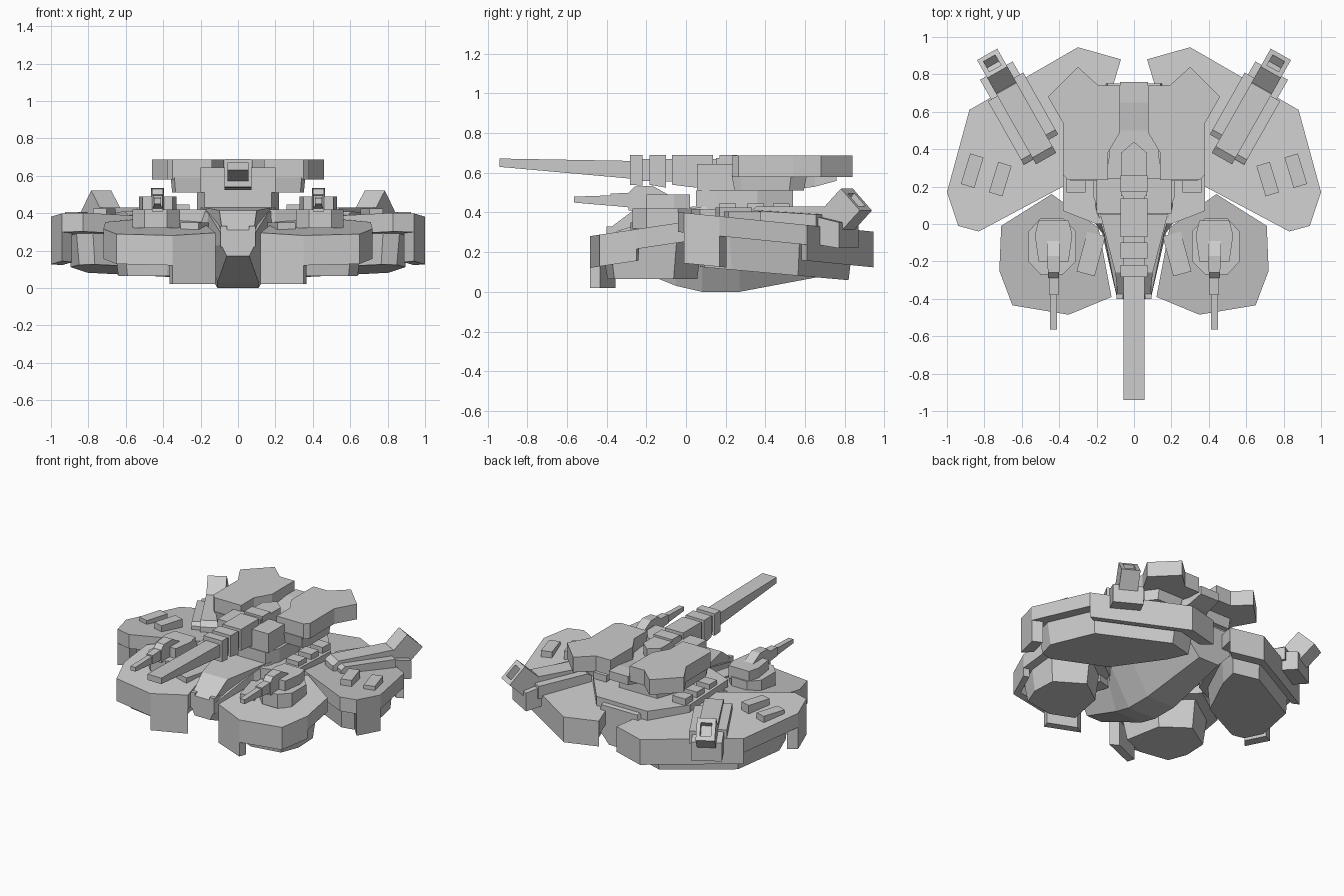
import bpy, bmesh, math
from mathutils import Vector, Matrix

if "Cube" in bpy.data.objects:
    bpy.data.objects.remove(bpy.data.objects["Cube"])


def solid(name, rings, mirror=True):
    """Skin a series of equal-length rings and cap both ends."""
    bm = bmesh.new()
    loops = [[bm.verts.new(p) for p in r] for r in rings]
    n = len(loops[0])
    for a, b in zip(loops, loops[1:]):
        for i in range(n):
            j = (i + 1) % n
            bm.faces.new((a[i], a[j], b[j], b[i]))
    bm.faces.new(loops[0])
    bm.faces.new(loops[-1][::-1])
    bmesh.ops.recalc_face_normals(bm, faces=bm.faces)
    me = bpy.data.meshes.new(name)
    bm.to_mesh(me)
    bm.free()
    ob = bpy.data.objects.new(name, me)
    bpy.context.collection.objects.link(ob)
    if mirror:
        m = ob.modifiers.new("mirror", 'MIRROR')
        m.use_mirror_merge = False
    return ob


def prism(name, pts, lo, hi, mirror=True, taper=1.0):
    """Vertical prism; lo/hi are heights or functions of y; taper shrinks the bottom."""
    h = lambda f, y: f(y) if callable(f) else f
    cx = sum(p[0] for p in pts) / len(pts)
    cy = sum(p[1] for p in pts) / len(pts)
    bot = [(cx + (x - cx) * taper, cy + (y - cy) * taper, h(lo, y)) for x, y in pts]
    return solid(name, [bot, [(x, y, h(hi, y)) for x, y in pts]], mirror)


def box(name, x, y, sx, sy, lo, hi, mirror=True, deg=0):
    r = Matrix.Rotation(math.radians(deg), 2)
    pts = [Vector((x, y)) + r @ Vector((a * sx / 2, b * sy / 2))
           for a, b in ((-1, -1), (1, -1), (1, 1), (-1, 1))]
    return prism(name, [tuple(p) for p in pts], lo, hi, mirror)


def inset(pts, c, k):
    return [(x + (c[0] - x) * k, y + (c[1] - y) * k) for x, y in pts]


def skirt(name, edge, c, k, lo, hi):
    prism(name, edge + inset(edge, c, k)[::-1], lo, hi)


def beam(name, secs, x=0, mirror=False):
    """Box beam along y from (y, half width, z low, z high) sections."""
    solid(name, [[(x - w, y, a), (x + w, y, a), (x + w, y, b), (x - w, y, b)]
                 for y, w, a, b in secs], mirror)


# central hull with pointed nose and keel
secs = [(-.40, .06, .17, .09, .23, .09, .29), (-.05, .11, .03, .17, .22, .16, .40),
        (.08, .11, 0, .26, .25, .2, .43), (.27, .11, 0, .26, .25, .2, .43),
        (.75, .08, .09, .18, .2, .14, .36)]
solid("hull", [[(-wb, y, zb), (wb, y, zb), (wm, y, zm), (wt, y, zt), (-wt, y, zt), (-wm, y, zm)]
               for y, wb, zb, wm, zm, wt, zt in secs], False)
beam("nose_canopy", [(-.40, .085, .28, .31), (-.26, .10, .3, .415), (.05, .18, .36, .43)])
box("nose_cheek", .075, -.365, .035, .07, .22, .33)
prism("hull_deck", [(-.38, .07), (-.2, .0), (.2, .0), (.38, .07), (.38, .5), (.2, .72), (-.2, .72), (-.38, .5)],
      .30, lambda y: .42 - .04 * y, False)
box("pod_link", .23, -.16, .10, .22, .2, .35, deg=15)
for i, y in enumerate((.21, .35, .48)):
    box(f"deck_box_{i}", .31, y, .10, .085, .38, .445)

# rear pods: sloping plate, lower body, rear bumper and outer leg
rt = lambda y: .398 - .10 * y
rear = [(.38, .2), (.83, -.04), (.94, -.01), (1, .17), (.88, .61), (.30, .945), (.07, .88), (.13, .68)]
rc = (.56, .42)
prism("rear_pod_plate", rear, lambda y: rt(y) - .10, rt)
prism("rear_pod_body", inset(rear, rc, .2), lambda y: .13 - .085 * y, lambda y: rt(y) - .09, taper=.95)
skirt("rear_bumper", [(.88, .61), (.30, .945), (.07, .88)], rc, .14, lambda y: rt(y) - .18, lambda y: rt(y) - .05)
skirt("rear_pod_leg", [(.94, -.01), (1, .17)], rc, .14, lambda y: rt(y) - .255, lambda y: rt(y) - .05)
for i, (x, y) in enumerate(((.715, .24), (.865, .285))):
    box(f"rear_pod_hatch_{i}", x, y, .075, .17, .32, .425 - .02 * i, deg=17)

# front pods: plate, lower body, bumper and front leg
ft = lambda y: .28 + .15 * (y + .49)
front = [(.19, -.02), (.44, .16), (.71, -.01), (.72, -.25), (.65, -.435), (.35, -.485), (.12, -.39)]
fc = (.45, -.18)
prism("front_pod_plate", front, lambda y: ft(y) - .10, ft)
prism("front_pod_body", inset(front, fc, .22), .065, lambda y: ft(y) - .09, taper=.9)
skirt("front_bumper", [(.12, -.39), (.35, -.485), (.65, -.435), (.72, -.25)], fc, .15,
      lambda y: ft(y) - .16, lambda y: ft(y) - .05)
skirt("front_pod_leg", [(.12, -.39), (.35, -.485)], fc, .17, .02, lambda y: ft(y) - .05)

# small gun turrets on the front pods
gx = .43
prism("gun_base", [(.38, .03), (.5, .03), (.565, -.04), (.565, -.2), (.5, -.27), (.38, -.27), (.31, -.2), (.31, -.04)],
      .32, .42)
prism("gun_house", [(.35, .02), (.51, .02), (.53, -.06), (.51, -.2), (.35, -.2), (.33, -.06)], .40, .49)
beam("gun_spine", [(-.29, .03, .41, .50), (-.26, .03, .41, .53), (-.17, .035, .41, .535),
                   (-.09, .035, .41, .49), (.02, .03, .41, .46)], gx, True)
beam("gun_collar", [(-.38, .025, .435, .495), (-.28, .025, .425, .50)], gx, True)
beam("gun_barrel", [(-.565, .018, .45, .48), (-.27, .02, .425, .49)], gx, True)

# bent exhaust tubes lying along the rear pods
ang = math.radians(-29.5)
ax = Vector((-math.sin(ang), math.cos(ang), 0))
side = Vector((ax.y, -ax.x, 0))
start = Vector((.47, .35, 0))


def along(name, prof, off, half):
    solid(name, [[start + ax * s + side * (off + k) + Vector((0, 0, z)) for s, z in prof]
                 for k in (-half, half)])


def slant(s, z, w, h):
    """Rectangular ring across the upturned nozzle."""
    return [start + ax * (s + a * h) + side * (b * w) + Vector((0, 0, z - a * h))
            for a, b in ((-1, -1), (-1, 1), (1, 1), (1, -1))]


along("exhaust_tube", [(0, .34), (0, .40), (.04, .43), (.43, .43), (.50, .36), (.50, .30)], 0, .062)
solid("exhaust_nozzle", [slant(.475, .36, .062, .055), slant(.585, .465, .062, .055),
                         slant(.585, .465, .036, .032), slant(.545, .425, .036, .032)])
along("exhaust_inner_rail", [(.08, .33), (.08, .39), (.11, .41), (.46, .39), (.46, .3)], -.09, .03)
along("exhaust_outer_rail", [(.03, .32), (.03, .39), (.06, .41), (.42, .39), (.42, .3)], .09, .03)
along("exhaust_mount", [(.40, .24), (.40, .38), (.54, .35), (.54, .22)], 0, .1)

# main turret: ring, base block, two separate lobes and a low channel between them
prism("turret_ring", [(-.18, .05), (.18, .05), (.22, .15), (.22, .36), (.15, .54), (-.15, .54), (-.22, .36), (-.22, .15)],
      .40, .51, False)
box("turret_block", 0, .15, .40, .19, .51, .645, False)
lobe = [(.14, .235), (.35, .235), (.38, .265), (.38, .54), (.46, .68), (.30, .84), (.19, .74), (.075, .74),
        (.075, .49), (.14, .38)]
prism("turret_lobe", lobe, .58, .688)
prism("turret_lobe_belly", [(.1, .23), (.34, .23), (.36, .27), (.36, .53), (.3, .61), (.1, .61)], .51, .59, taper=.92)
beam("turret_channel", [(.2, .15, .51, .60), (.5, .12, .51, .60), (.65, .08, .53, .62), (.76, .075, .56, .62)])
prism("breech", [(-.07, .15), (.07, .15), (.07, .38), (0, .44), (-.07, .38)], .55, .675, False)
box("breech_cap", 0, .215, .145, .09, .6, .69, False)

# main gun with stepped collars
beam("main_barrel", [(-.94, .055, .63, .672), (-.27, .055, .57, .66)])
beam("barrel_sleeve", [(-.28, .055, .56, .67), (.2, .06, .55, .67)])
for i, (a, b) in enumerate(((-.283, -.22), (-.185, -.10), (-.07, .135))):
    beam(f"barrel_collar_{i}", [(a, .072, .54, .69), (b, .072, .535 - .01 * i, .69)])
